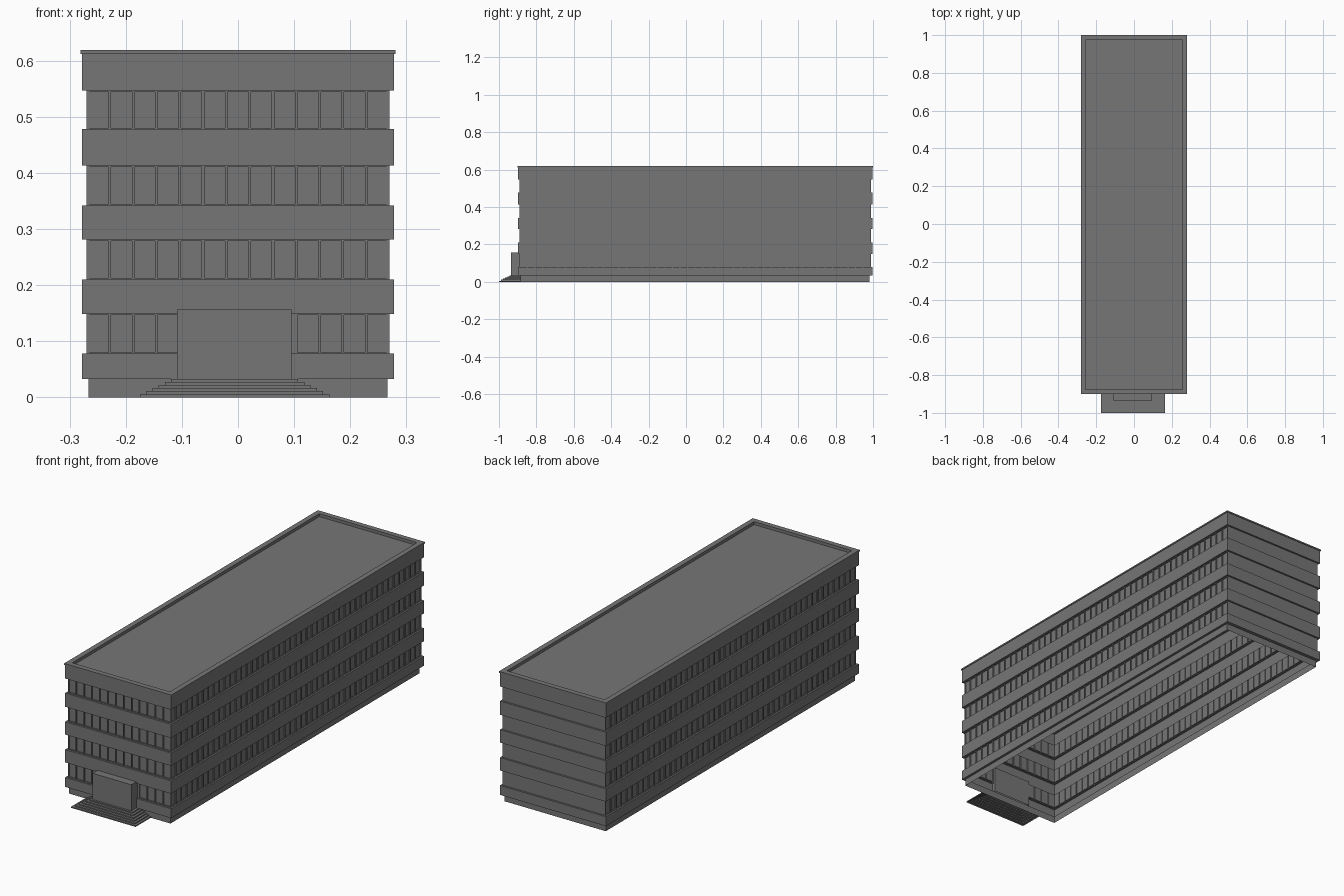
import bpy, bmesh
from mathutils import Vector

if "Cube" in bpy.data.objects:
    bpy.data.objects.remove(bpy.data.objects["Cube"])

grey = bpy.data.materials.new("concrete grey")
grey.diffuse_color = (0.18, 0.18, 0.18, 1)
grey.use_nodes = True
grey.node_tree.nodes["Principled BSDF"].inputs["Base Color"].default_value = grey.diffuse_color

# Plan outlines: x0, x1, y0, y1
CORNICE = (-0.281, 0.281, -0.901, 1.0)
BAND = (-0.278, 0.278, -0.898, 0.997)
RECESS = (-0.27, 0.27, -0.889, 0.988)
PLINTH = (-0.266, 0.266, -0.886, 0.981)
ROOF = (-0.256, 0.256, -0.876, 0.975)
PORCH = (-0.109, 0.095, -0.935, -0.88)
FLOORS = [(0.078, 0.149), (0.21, 0.281), (0.342, 0.413), (0.478, 0.547)]


def finish(name, bm):
    mesh = bpy.data.meshes.new(name)
    bm.to_mesh(mesh)
    bm.free()
    mesh.materials.append(grey)
    obj = bpy.data.objects.new(name, mesh)
    bpy.context.collection.objects.link(obj)
    return obj


def shell(name, rings, cap=False):
    """Skin a stack of rectangular outlines (outline, z) from bottom to top."""
    bm = bmesh.new()
    loops = []
    for (x0, x1, y0, y1), z in rings:
        corners = ((x0, y0), (x1, y0), (x1, y1), (x0, y1))
        loops.append([bm.verts.new((x, y, z)) for x, y in corners])
    for a, b in zip(loops, loops[1:]):
        for i in range(4):
            j = (i + 1) % 4
            bm.faces.new((a[i], a[j], b[j], b[i]))
    if cap:
        bm.faces.new(loops[-1])
    return finish(name, bm)


def window_wall(name, start, end, z0, z1, columns, glazed=True, skip=None):
    """Recessed wall strip divided into columns, each with a sunken pane."""
    bm = bmesh.new()
    start, end = Vector(start), Vector(end)
    pairs = []
    for i in range(columns + 1):
        p = start.lerp(end, i / columns)
        pairs.append([bm.verts.new((p.x, p.y, z)) for z in (z0, z1)])
    for a, b in zip(pairs, pairs[1:]):
        bm.faces.new((a[0], b[0], b[1], a[1]))
    bm.normal_update()
    if glazed:
        panes = [f for f in bm.faces
                 if not (skip and skip[0] < f.calc_center_median().x < skip[1])]
        bmesh.ops.inset_individual(bm, faces=panes, thickness=0.0033, depth=0)
        bmesh.ops.inset_individual(bm, faces=panes, thickness=0, depth=-0.005)
    return finish(name, bm)


# Plinth and lowest wall band
shell("plinth_and_base_band", [
    (PLINTH, 0), (PLINTH, 0.033), (BAND, 0.033),
    (BAND, FLOORS[0][0]), (RECESS, FLOORS[0][0])])

# Projecting wall bands between the floors
for n, (low, high) in enumerate(zip(FLOORS, FLOORS[1:]), 1):
    shell(f"wall_band_{n}", [
        (RECESS, low[1]), (BAND, low[1]), (BAND, high[0]), (RECESS, high[0])])

# Top band, cornice, parapet and sunken roof
top = FLOORS[-1][1]
shell("top_band_and_roof", [
    (RECESS, top), (BAND, top), (BAND, 0.612), (CORNICE, 0.612),
    (CORNICE, 0.619), (ROOF, 0.619), (ROOF, 0.605)], cap=True)

# Recessed window strips; the rear is blank
x0, x1, y0, y1 = RECESS
for n, (z0, z1) in enumerate(FLOORS):
    window_wall(f"front_windows_{n}", (x0, y0), (x1, y0), z0, z1, 13,
                skip=PORCH[:2] if n == 0 else None)
    window_wall(f"right_windows_{n}", (x1, y0), (x1, y1), z0, z1, 46)
    window_wall(f"rear_wall_{n}", (x1, y1), (x0, y1), z0, z1, 1, glazed=False)
    window_wall(f"left_windows_{n}", (x0, y1), (x0, y0), z0, z1, 46)

# Entrance porch
shell("entrance_porch", [(PORCH, 0.033), (PORCH, 0.157)], cap=True)

# Entrance steps narrowing on three sides
rings = []
for i in range(6):
    d = 0.0112 * i
    outline = (-0.175 + d, 0.163 - d, -1.0 + d, -0.886)
    rings += [(outline, 0.0055 * i), (outline, 0.0055 * (i + 1))]
shell("entrance_steps", rings, cap=True)
